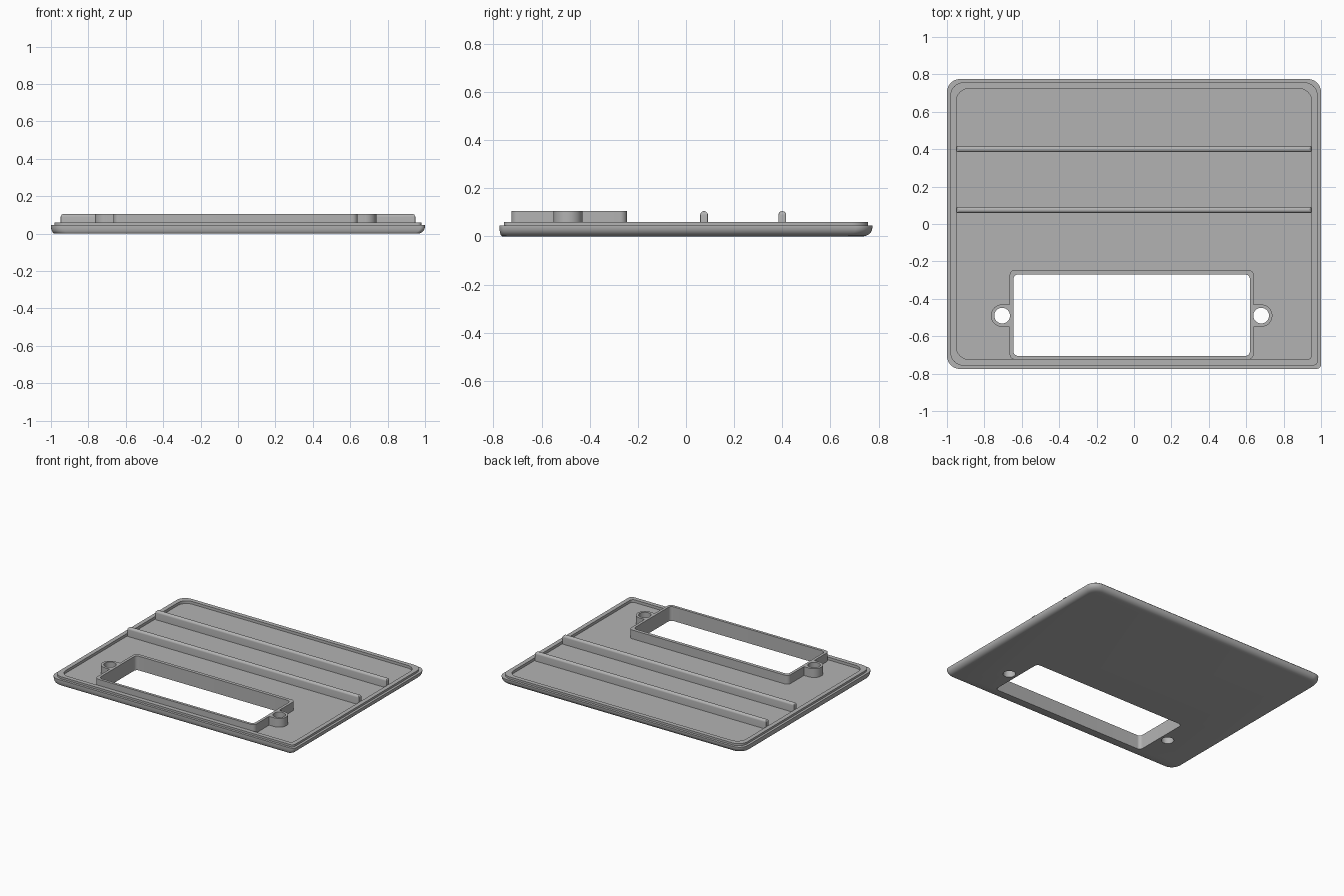
import bpy, bmesh
from math import sin, cos, pi

default = bpy.data.objects.get("Cube")
if default:
    bpy.data.objects.remove(default)

grey = bpy.data.materials.new("panel grey")
grey.use_nodes = True
colour = (0.45, 0.45, 0.45, 1)
grey.diffuse_color = colour
grey.node_tree.nodes["Principled BSDF"].inputs["Base Color"].default_value = colour

STEPS = 8                               # segments per rounded corner
CORNERS = (0.07, 0.07, 0.07, 0.025)     # back left, back right, front right, front left
PANEL = (-1, 1, -0.775, 0.775)
WINDOW = (-0.645, 0.62, -0.705, -0.27)
FLOOR, RIM, TOP = 0.04, 0.06, 0.105


def outline(box, radii, z):
    """Rounded rectangle, counter-clockwise from the +x +y corner."""
    x0, x1, y0, y1 = box
    spots = ((x1, y1, -1, -1), (x0, y1, 1, -1), (x0, y0, 1, 1), (x1, y0, -1, 1))
    points = []
    for i, ((x, y, sx, sy), r) in enumerate(zip(spots, radii)):
        for k in range(STEPS + 1):
            a = pi / 2 * (i + k / STEPS)
            points.append((x + sx * r + r * cos(a), y + sy * r + r * sin(a), z))
    return points


def inset(box, left, right, front, back):
    return (box[0] + left, box[1] - right, box[2] + front, box[3] - back)


def loft(name, rings):
    """Solid through a stack of outlines, capped at both ends."""
    bm = bmesh.new()
    loops = [[bm.verts.new(p) for p in ring] for ring in rings]
    n = len(loops[0])
    for a, b in zip(loops, loops[1:]):
        for i in range(n):
            j = (i + 1) % n
            bm.faces.new((a[i], a[j], b[j], b[i]))
    bm.faces.new(loops[0][::-1])
    bm.faces.new(loops[-1])
    bmesh.ops.recalc_face_normals(bm, faces=bm.faces)
    mesh = bpy.data.meshes.new(name)
    bm.to_mesh(mesh)
    bm.free()
    mesh.materials.append(grey)
    ob = bpy.data.objects.new(name, mesh)
    bpy.context.collection.objects.link(ob)
    return ob


def block(name, box, z0, z1, r):
    return loft(name, [outline(box, (r,) * 4, z) for z in (z0, z1)])


def activate(ob):
    bpy.ops.object.select_all(action="DESELECT")
    ob.select_set(True)
    bpy.context.view_layer.objects.active = ob


def combine(ob, other, operation):
    activate(ob)
    mod = ob.modifiers.new("combine", "BOOLEAN")
    mod.operation, mod.solver, mod.object = operation, "EXACT", other
    bpy.ops.object.modifier_apply(modifier=mod.name)


def square(x, y, r, ry=None):
    return (x - r, x + r, y - (ry or r), y + (ry or r))


# Panel: rounded underside, stepped edge, raised rim and sunken floor
rings = []
for k in range(6):
    a = pi / 2 * k / 5
    s = 1 - sin(a)
    box = inset(PANEL, 0.02 * s, 0.04 * s, 0.012 * s, 0.04 * s)
    rings.append(outline(box, CORNERS, 0.04 * (1 - cos(a))))
rings.append(outline(PANEL, CORNERS, 0.045))
for edge, z in ((0.018, 0.045), (0.018, RIM), (0.05, RIM), (0.05, FLOOR)):
    rings.append(outline(inset(PANEL, edge, edge, edge, edge), CORNERS, z))
panel = loft("panel", rings)

# Window frame with a screw lug on each side
frame = block("window_frame", inset(WINDOW, -0.02, -0.02, -0.02, -0.025), 0.03, TOP, 0.03)
lugs = ((-0.705, 1), (0.68, -1))
LUG_Y = -0.49
helpers = []
for x, inward in lugs:
    lug = block("lug_helper", square(x, LUG_Y, 0.06), 0.03, TOP, 0.06)
    web = block("web_helper", square(x + inward * 0.028, LUG_Y, 0.028, 0.06), 0.03, TOP, 0.004)
    for part in (lug, web):
        combine(frame, part, "UNION")
        helpers.append(part)
combine(panel, frame, "UNION")
helpers.append(frame)

# Openings through everything
cutters = [block("window_cutter", WINDOW, -0.1, 0.2, 0.025)]
for x, inward in lugs:
    cutters.append(block("hole_cutter", square(x, LUG_Y, 0.042), -0.1, 0.2, 0.042))
for cutter in cutters:
    combine(panel, cutter, "DIFFERENCE")
for ob in helpers + cutters:
    bpy.data.objects.remove(ob)

# Cross ribs with rounded tops
ribs = []
for name, y in (("front_rib", 0.075), ("back_rib", 0.4)):
    rings = [outline(square(0, y, 0.948, 0.016), (0.004,) * 4, FLOOR - 0.01)]
    for k in range(6):
        a = pi / 2 * k / 5 * 0.9
        box = square(0, y, 0.932 + 0.016 * cos(a), 0.016 * cos(a))
        rings.append(outline(box, (0.004 * cos(a),) * 4, TOP - 0.016 + 0.016 * sin(a)))
    ribs.append(loft(name, rings))

for ob in [panel] + ribs:
    activate(ob)
    bpy.ops.object.shade_smooth_by_angle(angle=0.6)
